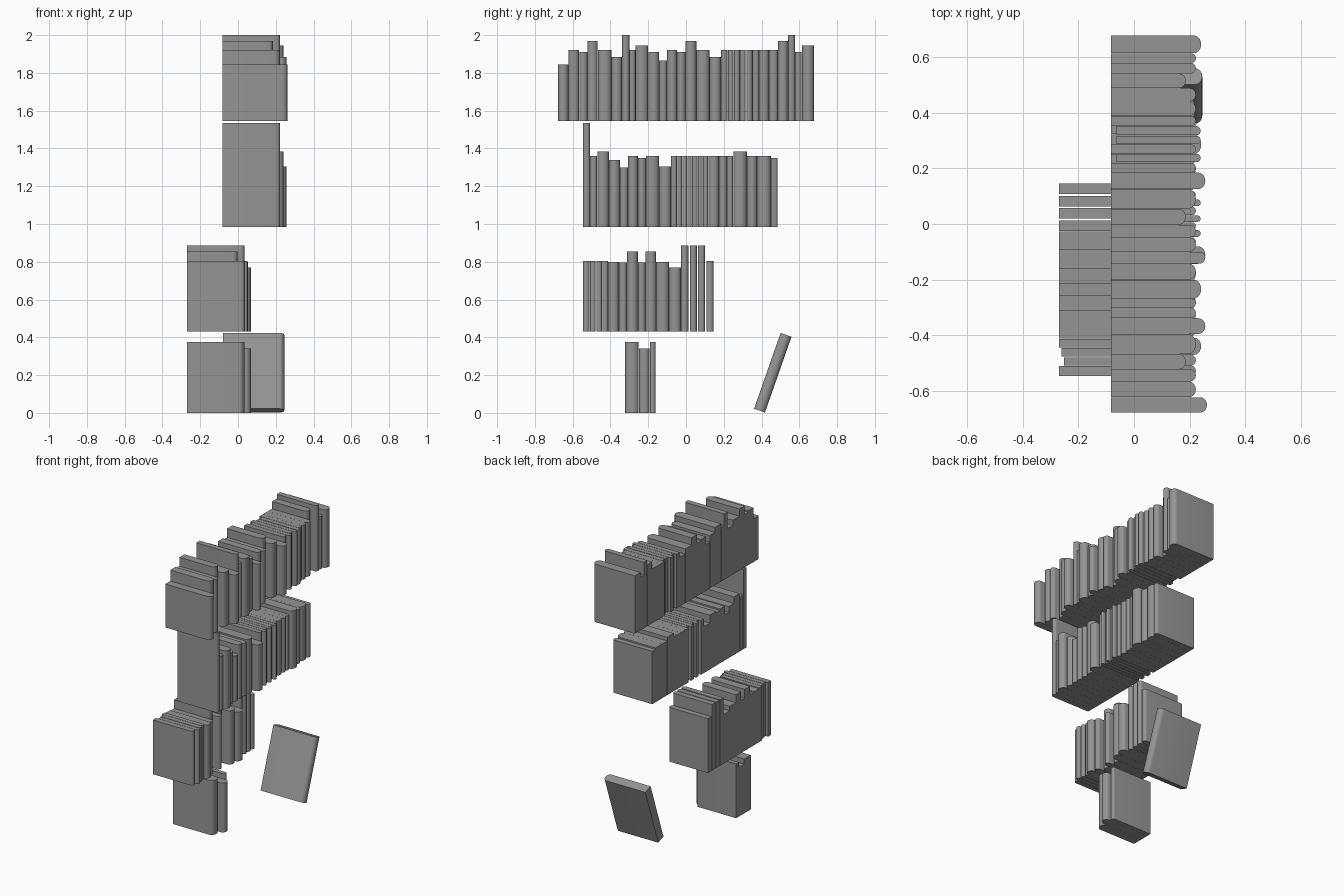
import bpy, bmesh, math
from mathutils import Matrix

if "Cube" in bpy.data.objects:
    bpy.data.objects.remove(bpy.data.objects["Cube"])

# Book formats: (height, depth)
FORMATS = {
    "s": (0.375, 0.304),  # standard
    "p": (0.365, 0.304),  # slightly shorter standard
    "t": (0.455, 0.304),  # tall
    "x": (0.55, 0.304),   # extra tall
    "n": (0.425, 0.268),  # narrow
    "w": (0.40, 0.323),   # wide
    "q": (0.34, 0.338),   # squat
    "r": (0.32, 0.338),   # short squat
    "m": (0.30, 0.344),   # small
    "o": (0.355, 0.304),  # short standard
    "u": (0.315, 0.304),  # shortest standard
    "d": (0.37, 0.323),   # deeper standard
    "b": (0.375, 0.302),  # thin, set forward
    "c": (0.375, 0.302),  # thin, set slightly forward
}
SHIFT = {"b": 0.019, "c": 0.01}

# Dark grey covers
cover = bpy.data.materials.new("dark_grey_cover")
cover.diffuse_color = (0.3, 0.3, 0.3, 1)
cover.use_nodes = True
cover.node_tree.nodes["Principled BSDF"].inputs["Base Color"].default_value = cover.diffuse_color


def add_book(name, x, y0, y1, z, height, depth, matrix=None):
    """Block with a rounded spine towards +x."""
    half = (y1 - y0) / 2
    mid = (y0 + y1) / 2
    sag = min(0.9 * half, 0.026)
    pts = [(x, y1), (x, y0)]
    for i in range(11):
        a = -math.pi / 2 + math.pi * i / 10
        pts.append((x + depth - sag + sag * math.cos(a), mid + half * math.sin(a)))
    bm = bmesh.new()
    face = bm.faces.new([bm.verts.new((px, py, z)) for px, py in pts])
    top = bmesh.ops.extrude_face_region(bm, geom=[face])["geom"]
    bmesh.ops.translate(bm, vec=(0, 0, height),
                        verts=[v for v in top if isinstance(v, bmesh.types.BMVert)])
    bmesh.ops.recalc_face_normals(bm, faces=bm.faces)
    if matrix:
        bm.transform(matrix)
    mesh = bpy.data.meshes.new(name)
    bm.to_mesh(mesh)
    bm.free()
    mesh.materials.append(cover)
    ob = bpy.data.objects.new(name, mesh)
    bpy.context.collection.objects.link(ob)
    bpy.ops.object.select_all(action="DESELECT")
    ob.select_set(True)
    bpy.context.view_layer.objects.active = ob
    bpy.ops.object.shade_smooth_by_angle(angle=math.radians(35))


def add_row(name, x, z, edges, kinds):
    """Neighbouring books between successive y edges."""
    for i, (y0, y1, k) in enumerate(zip(edges, edges[1:], kinds)):
        h, d = FORMATS[k]
        gap = 0.002 if k in SHIFT else 0.0003
        add_book(f"{name}_book_{i + 1}", x + SHIFT.get(k, 0), y0 + gap, y1 - gap, z, h, d)


# Top row
add_row("top_row", -0.082, 1.545,
        [-0.677, -0.622, -0.565, -0.522, -0.467, -0.395, -0.338, -0.300, -0.268,
         -0.200, -0.142, -0.100, -0.048, -0.003, 0.055, 0.125, 0.185, 0.220,
         0.253, 0.285, 0.317, 0.353, 0.387, 0.440, 0.488, 0.540, 0.578, 0.613, 0.677],
        "mspnsqtswprspnsqsbsbbsssntpw")

# Second row
add_row("second_row", -0.082, 0.985,
        [-0.545, -0.508, -0.470, -0.408, -0.350, -0.307, -0.255, -0.212, -0.143,
         -0.080, -0.048, -0.020, 0.006, 0.032, 0.062, 0.090, 0.118, 0.175,
         0.217, 0.250, 0.322, 0.376, 0.450, 0.486],
        "xswouspsrsbsbsbsssswssp")

# Third row
add_row("third_row", -0.27, 0.43,
        [-0.545, -0.510, -0.477, -0.443, -0.412, -0.355, -0.312, -0.255, -0.215,
         -0.158, -0.090, -0.026],
        "sbcsdpnpndq")
for i, (y0, y1, k) in enumerate([(-0.026, 0.012, "t"), (0.020, 0.057, "t"),
                                 (0.063, 0.100, "t"), (0.108, 0.146, "s")]):
    add_book(f"third_row_spaced_book_{i + 1}", -0.27, y0, y1, 0.43, *FORMATS[k])

# Bottom row
add_row("bottom_row", -0.27, 0.0, [-0.322, -0.250, -0.192, -0.162], "sqs")

# Leaning book: pivots on its lower edge
lean = Matrix.Translation((0, 0.418, 0.002)) @ Matrix.Rotation(math.radians(-19.3), 4, "X")
add_book("leaning_book", -0.08, -0.061, 0, 0, 0.425, 0.325, lean)
